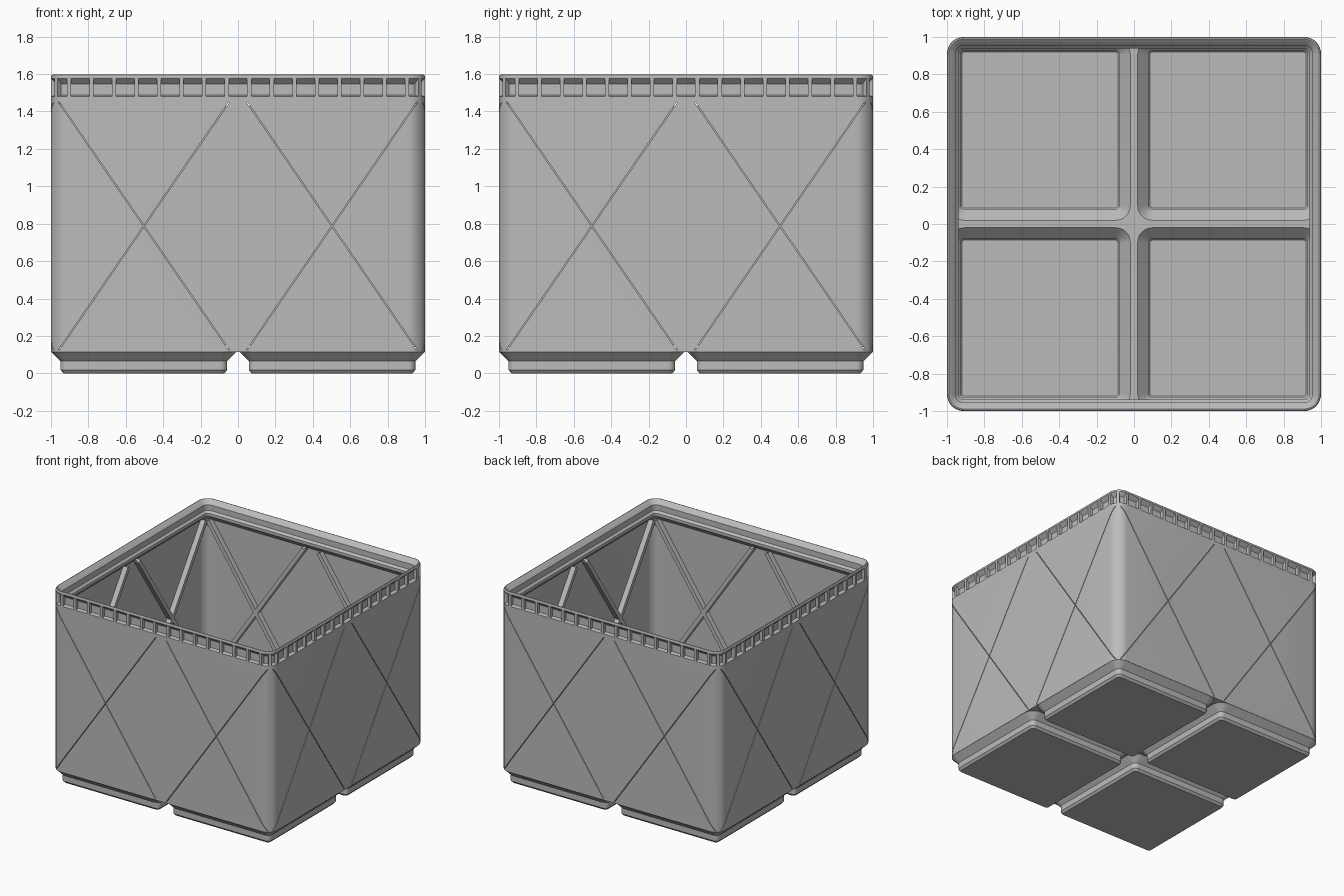
import bpy, bmesh, math
from mathutils import Matrix, Vector

if "Cube" in bpy.data.objects:
    bpy.data.objects.remove(bpy.data.objects["Cube"])

grey = bpy.data.materials.new("plain grey")
grey.diffuse_color = (0.5, 0.5, 0.5, 1)
grey.use_nodes = True
grey.node_tree.nodes["Principled BSDF"].inputs["Base Color"].default_value = grey.diffuse_color
CELL = 0.503          # centre of each quarter
SEG = 8               # corner segments


def make(name, bm, hide=False):
    bmesh.ops.recalc_face_normals(bm, faces=bm.faces)
    me = bpy.data.meshes.new(name)
    bm.to_mesh(me)
    bm.free()
    me.materials.append(grey)
    ob = bpy.data.objects.new(name, me)
    bpy.context.collection.objects.link(ob)
    ob.hide_render = hide
    ob.hide_viewport = False
    return ob


def loft(bm, rings, cx=0, cy=0):
    """Capped skin through rounded squares given as (half width, radius, z)."""
    loops = []
    for half, r, z in rings:
        loop = []
        for q in range(4):
            a0 = q * math.pi / 2
            ox = (half - r) * (1 if q in (0, 3) else -1)
            oy = (half - r) * (1 if q < 2 else -1)
            for i in range(SEG + 1):
                a = a0 + i / SEG * math.pi / 2
                loop.append(bm.verts.new((cx + ox + r * math.cos(a), cy + oy + r * math.sin(a), z)))
        loops.append(loop)
    n = len(loops[0])
    for a, b in zip(loops, loops[1:]):
        for i in range(n):
            bm.faces.new((a[i], a[(i + 1) % n], b[(i + 1) % n], b[i]))
    bm.faces.new(loops[0])
    bm.faces.new(loops[-1])


def box(bm, m, size):
    bmesh.ops.create_cube(bm, size=1, matrix=m @ Matrix.Diagonal((*size, 1)))


def boolean(ob, cutter, op):
    mod = ob.modifiers.new(op, 'BOOLEAN')
    mod.operation, mod.object, mod.solver, mod.use_self = op, cutter, 'EXACT', True
    bpy.context.view_layer.objects.active = ob
    bpy.ops.object.modifier_apply(modifier=mod.name)
    bpy.data.objects.remove(cutter)


def smooth(ob):
    bpy.ops.object.select_all(action='DESELECT')
    ob.select_set(True)
    bpy.context.view_layer.objects.active = ob
    bpy.ops.object.shade_smooth_by_angle(angle=math.radians(25))


def quarters():
    return [(x, y) for x in (-CELL, CELL) for y in (-CELL, CELL)]


def braces(bm, reach, width, y_out, y_in):
    """Diagonal crossed bars, two crosses on each of the four walls."""
    dx, z0, z1 = reach
    run = Vector((2 * dx, 0, z1 - z0))
    for w in range(4):
        spin = Matrix.Rotation(w * math.pi / 2, 4, 'Z')
        for cx in (-CELL, CELL):
            for s in (-1, 1):
                tilt = Matrix.Rotation(s * math.atan2(run.x, run.z), 4, 'Y')
                mid = Matrix.Translation((cx, -(y_out + y_in) / 2, (z0 + z1) / 2))
                box(bm, spin @ mid @ tilt, (width, y_out - y_in, run.length))


# Tub: outer wall, recessed lip, rim, inner wall, floor
bm = bmesh.new()
profile = [(1, 0.115), (1, 1.48), (0.972, 1.487), (0.972, 1.548), (1, 1.577), (1, 1.588),
           (0.996, 1.595), (0.989, 1.597), (0.984, 1.594), (0.9545, 1.561), (0.9545, 1.515),
           (0.938, 1.498), (0.938, 1.475), (0.985, 1.428), (0.985, 0.132)]
loft(bm, [(h, h - 0.91, z) for h, z in profile])
tub = make("tub", bm)

# Four stepped feet
bm = bmesh.new()
for x, y in quarters():
    loft(bm, [(0.430, 0.022, 0), (0.4455, 0.038, 0.018), (0.4455, 0.038, 0.065),
              (0.496, 0.088, 0.1155), (0.496, 0.088, 0.121)], x, y)
boolean(tub, make("feet", bm), 'UNION')

# Hollow pockets inside the feet
bm = bmesh.new()
for x, y in quarters():
    loft(bm, [(0.417, 0.014, 0.022), (0.425, 0.022, 0.03), (0.425, 0.022, 0.074),
              (0.483, 0.078, 0.132), (0.483, 0.078, 0.15)], x, y)
boolean(tub, make("pockets", bm), 'DIFFERENCE')

# Inner crossed ribs, each split from outside by a fine slit
bm = bmesh.new()
braces(bm, (0.435, 0.15, 1.43), 0.032, 0.987, 0.943)
boolean(tub, make("ribs", bm), 'UNION')
bm = bmesh.new()
braces(bm, (0.455, 0.125, 1.45), 0.005, 1.02, 0.957)
boolean(tub, make("slits", bm), 'DIFFERENCE')
smooth(tub)

# Small fins bridging the recess below the rim, plus one on each corner
bm = bmesh.new()


def fin(m):
    side = [(0, 1.475), (0, 1.58), (-0.036, 1.552), (-0.036, 1.475)]
    rows = [[bm.verts.new(m @ Vector((x, -y, z))) for y, z in side] for x in (-0.011, 0.011)]
    bm.faces.new(rows[0])
    bm.faces.new(rows[1])
    for i in range(4):
        j = (i + 1) % 4
        bm.faces.new((rows[0][i], rows[0][j], rows[1][j], rows[1][i]))


for w in range(4):
    spin = Matrix.Rotation(w * math.pi / 2, 4, 'Z')
    for k in range(16):
        fin(spin @ Matrix.Translation((-0.9038 + 0.1205 * k, -0.9995, 0)))
    diagonal = Matrix.Rotation(math.pi / 4, 4, 'Z')
    fin(spin @ diagonal @ Matrix.Translation((0, -(0.91 * math.sqrt(2) + 0.0893), 0)))
make("lip_fins", bm)
